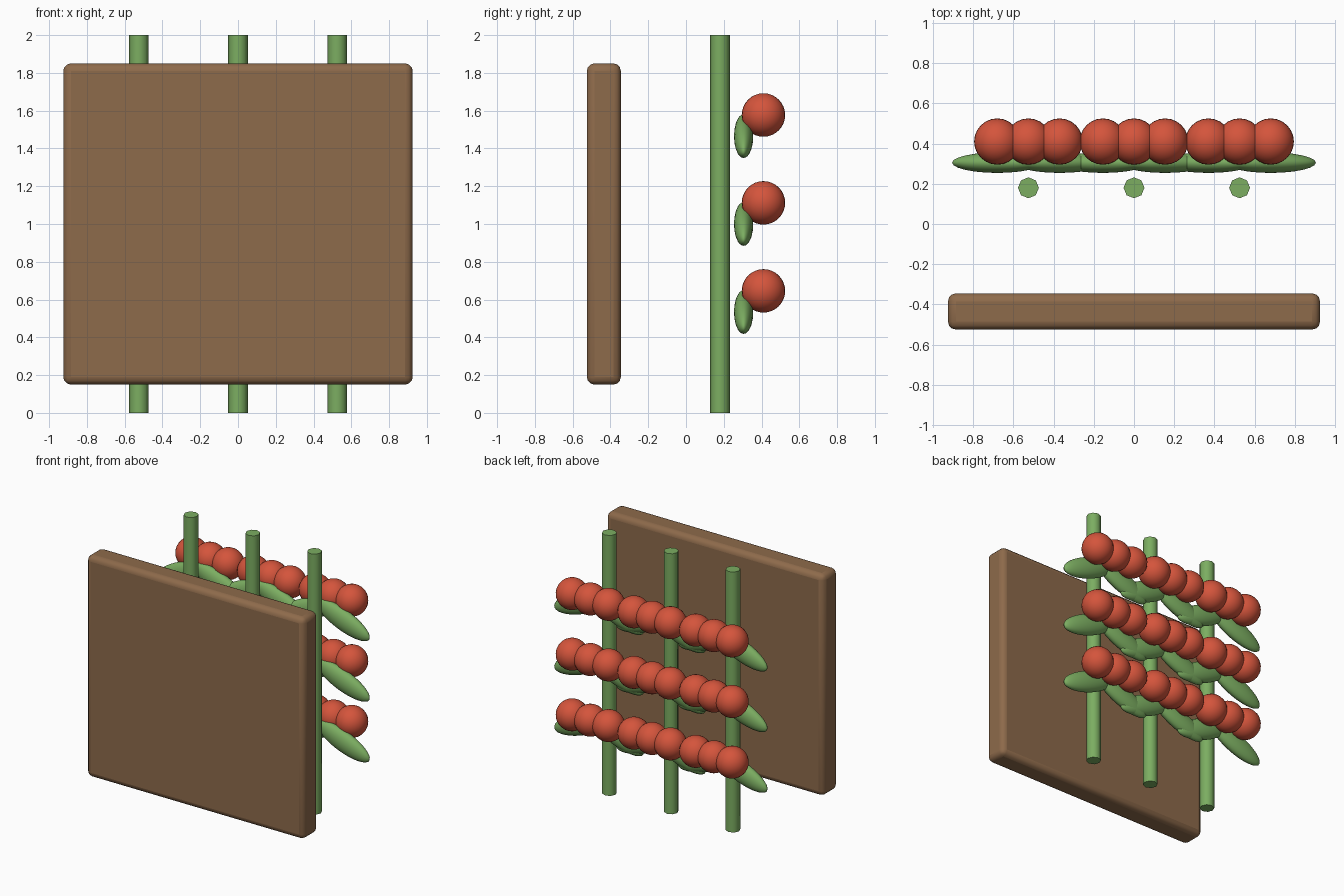
import bpy, math

if "Cube" in bpy.data.objects:
    bpy.data.objects.remove(bpy.data.objects["Cube"])

def material(name, rgb):
    m = bpy.data.materials.new(name)
    m.diffuse_color = (*rgb, 1)
    m.use_nodes = True
    m.node_tree.nodes["Principled BSDF"].inputs["Base Color"].default_value = m.diffuse_color
    return m

BROWN = material("brown", (0.27, 0.145, 0.07))
GREEN = material("green", (0.20, 0.42, 0.12))
RED = material("red", (0.66, 0.09, 0.045))

def finish(name, mat, angle=60):
    ob = bpy.context.object
    ob.name = name
    ob.data.materials.append(mat)
    bpy.ops.object.shade_smooth_by_angle(angle=math.radians(angle))
    return ob

# Front board with rounded edges
bpy.ops.mesh.primitive_cube_add(size=1, location=(0, -0.435, 1))
bpy.context.object.scale = (1.85, 0.18, 1.7)
bpy.ops.object.transform_apply(location=False, rotation=False, scale=True)
board = finish("board", BROWN, 40)
bevel = board.modifiers.new("bevel", 'BEVEL')
bevel.width = 0.04
bevel.segments = 3

STEMS = (-0.525, 0, 0.525)
ROWS = (0.646, 1.112, 1.577)

for i, x in enumerate(STEMS):
    # Upright stem
    bpy.ops.mesh.primitive_cylinder_add(vertices=8, radius=0.052, depth=2,
                                        location=(x, 0.18, 1))
    finish(f"stem_{i}", GREEN)
    for j, z in enumerate(ROWS):
        # Pair of leaves drooping away from the stem
        for side in (-1, 1):
            bpy.ops.mesh.primitive_uv_sphere_add(
                segments=24, ring_count=16, radius=1,
                location=(x + side * 0.155, 0.305, z - 0.112),
                rotation=(0, side * 0.38, 0))
            bpy.context.object.scale = (0.24, 0.051, 0.08)
            finish(f"leaf_{i}_{j}_{'left' if side < 0 else 'right'}", GREEN)
        # Cluster of three round fruits
        for k in (-1, 0, 1):
            bpy.ops.mesh.primitive_uv_sphere_add(
                segments=24, ring_count=16, radius=0.115,
                location=(x + k * 0.155, 0.41, z))
            finish(f"fruit_{i}_{j}_{k + 1}", RED)
